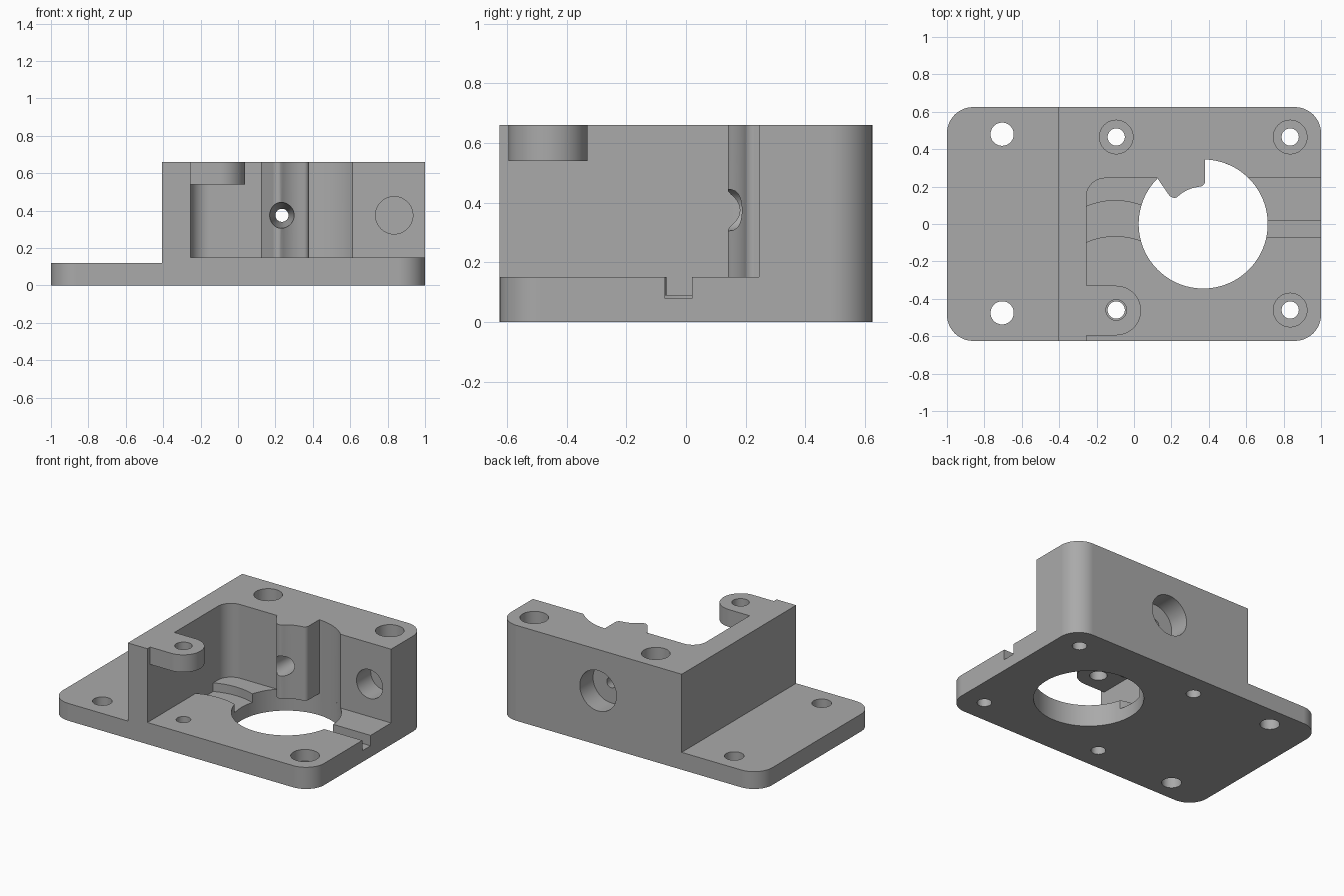
import bpy, bmesh
from math import cos, sin, pi, radians
from mathutils import Matrix

cube = bpy.data.objects.get("Cube")
if cube:
    bpy.data.objects.remove(cube, do_unlink=True)

grey = bpy.data.materials.new("matte grey")
grey.use_nodes = True
colour = (0.4, 0.4, 0.4, 1)
grey.diffuse_color = colour
grey.node_tree.nodes["Principled BSDF"].inputs["Base Color"].default_value = colour


def arc(cx, cy, r, a0, a1, n=12):
    """Points along an arc, angles in degrees."""
    angles = [radians(a0 + (a1 - a0) * i / n) for i in range(n + 1)]
    return [(cx + r * cos(a), cy + r * sin(a)) for a in angles]


def make_object(name, bm):
    bmesh.ops.recalc_face_normals(bm, faces=bm.faces)
    mesh = bpy.data.meshes.new(name)
    bm.to_mesh(mesh)
    bm.free()
    mesh.materials.append(grey)
    obj = bpy.data.objects.new(name, mesh)
    bpy.context.collection.objects.link(obj)
    return obj


def prism(name, points, z0, z1):
    """Extrude an outline from z0 up to z1."""
    bm = bmesh.new()
    face = bm.faces.new([bm.verts.new((x, y, z0)) for x, y in points])
    top = bmesh.ops.extrude_face_region(bm, geom=[face])["geom"]
    verts = [g for g in top if isinstance(g, bmesh.types.BMVert)]
    bmesh.ops.translate(bm, verts=verts, vec=(0, 0, z1 - z0))
    return make_object(name, bm)


def box(name, x0, x1, y0, y1, z0, z1):
    return prism(name, [(x0, y0), (x1, y0), (x1, y1), (x0, y1)], z0, z1)


def drill(name, x, y, r, z0, z1, n=48):
    return prism(name, arc(x, y, r, 0, 360 - 360 / n, n - 1), z0, z1)


def cross_drill(name, x, z, y0, y1, r0, r1):
    """Round or tapered cutter running along y."""
    bm = bmesh.new()
    bmesh.ops.create_cone(bm, cap_ends=True, segments=48, radius1=r1, radius2=r0,
                          depth=y1 - y0)
    bm.transform(Matrix.Translation((x, (y0 + y1) / 2, z)) @ Matrix.Rotation(pi / 2, 4, 'X'))
    return make_object(name, bm)


def combine(target, tool, operation='DIFFERENCE'):
    mod = target.modifiers.new(tool.name, 'BOOLEAN')
    mod.operation = operation
    mod.solver = 'EXACT'
    mod.object = tool
    bpy.context.view_layer.objects.active = target
    bpy.ops.object.modifier_apply(modifier=mod.name)
    bpy.data.objects.remove(tool, do_unlink=True)


# Rounded block with a low mounting flange on one side
X, Y, R, TOP, FLOOR = 1.0, 0.625, 0.14, 0.66, 0.15
outline = (arc(X - R, Y - R, R, 0, 90) + arc(R - X, Y - R, R, 90, 180)
           + arc(R - X, R - Y, R, 180, 270) + arc(X - R, R - Y, R, 270, 360))
body = prism("motor_mount_body", outline, 0, TOP)
combine(body, box("flange_cut", -1.2, -0.405, -1, 1, 0.12, 1))

# Open pocket, leaving a boss on the back wall
BX, BR, WALL, LEFT = 0.37, 0.345, 0.245, -0.255
pocket = ([(1.2, -0.8), (1.2, WALL)] + arc(BX, 0, BR, 45.2, 88.3, 16)
          + arc(0.35, 0.23, 0.03, 0, -90, 6) + arc(BX, 0, 0.2, 98, 130, 10)
          + arc(0.216, 0.176, 0.036, 290, 215, 6) + [(0.125, WALL)]
          + arc(LEFT + 0.1, WALL - 0.1, 0.1, 90, 180) + [(LEFT, -0.8)])
combine(body, prism("pocket_cut", pocket, FLOOR, 1))

# Clamp tab reaching over the pocket
tab = arc(-0.095, -0.4625, 0.1325, -90, 90, 24) + [(-0.32, -0.33), (-0.32, -0.595)]
combine(body, prism("clamp_tab", tab, 0.54, TOP), 'UNION')

# Large round opening in the floor
combine(body, drill("floor_opening", BX, 0, BR, -0.1, FLOOR, 96))

# Straight and curved grooves in the floor
combine(body, box("straight_groove", 0.6, 1.2, -0.07, 0.02, 0.078, 0.2))
curved = (arc(-0.1, -0.265, 0.39, 113.5, 60, 20) + arc(-0.1, -0.455, 0.39, 60, 113.5, 20))
combine(body, prism("curved_groove", curved, 0.09, FLOOR + 0.03))

# Vertical screw holes, three of them counterbored
for x, y, r in [(-0.705, 0.48, 0.062), (-0.705, -0.475, 0.062), (-0.095, 0.465, 0.046),
                (0.835, 0.465, 0.046), (0.835, -0.46, 0.046), (-0.095, -0.46, 0.046)]:
    combine(body, drill("screw_hole", x, y, r, -0.1, 1))
for x, y, z in [(-0.095, 0.465, 0.54), (0.835, 0.465, 0.54), (0.835, -0.46, 0.07)]:
    combine(body, drill("counterbore", x, y, 0.09, z, 1 if y > 0 else 0.3))
combine(body, drill("tab_hole", -0.095, -0.46, 0.055, 0.4, 1))

# Tapered feed hole through the boss, wide recess behind, blind hole beside it
combine(body, cross_drill("feed_hole", 0.235, 0.375, 0.1, 0.5, 0.074, 0.033))
combine(body, cross_drill("rear_recess", 0.235, 0.375, 0.48, 0.8, 0.14, 0.14))
combine(body, cross_drill("blind_hole", 0.835, 0.375, 0.1, 0.4, 0.1, 0.1))

# Smooth rounds, crisp edges
bpy.ops.object.select_all(action='DESELECT')
body.select_set(True)
bpy.context.view_layer.objects.active = body
bpy.ops.object.shade_smooth_by_angle(angle=radians(30))
weighted = body.modifiers.new("flat face normals", 'WEIGHTED_NORMAL')
weighted.keep_sharp = True
